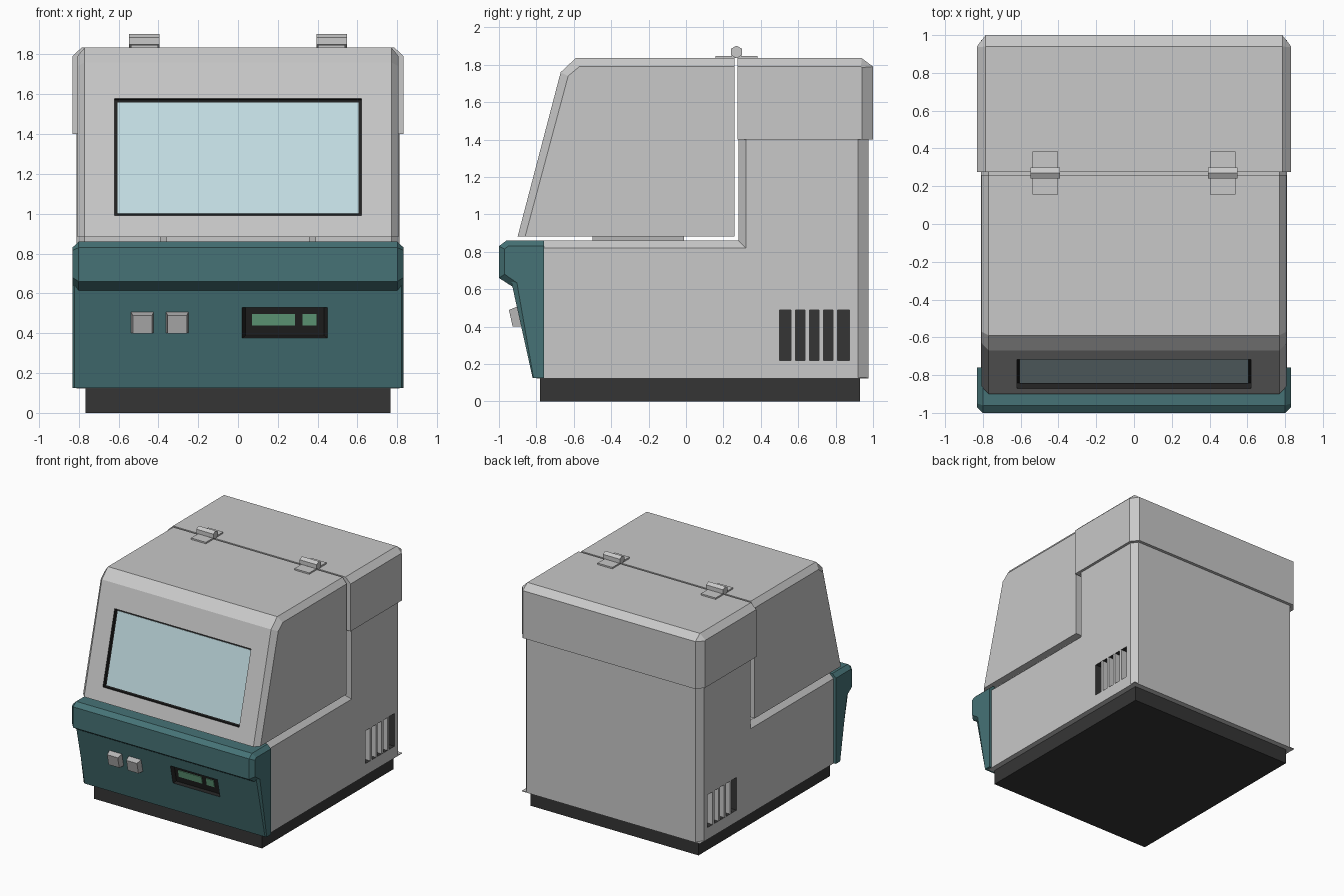
import bpy
import bmesh
from math import atan2, cos, sin, tau
from mathutils import Matrix, Vector

if "Cube" in bpy.data.objects:
    bpy.data.objects.remove(bpy.data.objects["Cube"], do_unlink=True)


def material(name, rgb):
    m = bpy.data.materials.new(name)
    m.use_nodes = True
    m.diffuse_color = (*rgb, 1)
    bsdf = next(n for n in m.node_tree.nodes if n.type == 'BSDF_PRINCIPLED')
    bsdf.inputs["Base Color"].default_value = (*rgb, 1)
    return m


GREY = material("light grey", (0.58, 0.58, 0.58))
BUTTON = material("button grey", (0.47, 0.47, 0.47))
TEAL = material("dark teal", (0.061, 0.17, 0.18))
BLACK = material("charcoal", (0.036, 0.036, 0.036))
RIM = material("black rim", (0.015, 0.015, 0.015))
GLASS = material("pale blue glass", (0.55, 0.73, 0.77))
SCREEN = material("screen green", (0.13, 0.36, 0.21))


def finish(name, bm, mats, index=0):
    bmesh.ops.recalc_face_normals(bm, faces=bm.faces)
    for f in bm.faces:
        f.material_index = index
    mesh = bpy.data.meshes.new(name)
    bm.to_mesh(mesh)
    bm.free()
    for m in mats:
        mesh.materials.append(m)
    ob = bpy.data.objects.new(name, mesh)
    bpy.context.collection.objects.link(ob)
    return ob


def prism(name, mats, outer, inset, inner_x, outer_x):
    """Side profile stretched along x, with chamfers down to an inset profile."""
    bm = bmesh.new()
    loops = [[bm.verts.new((x, y, z)) for y, z in pts] for x, pts in
             ((-outer_x, inset), (-inner_x, outer), (inner_x, outer), (outer_x, inset))]
    n = len(outer)
    for a, b in zip(loops, loops[1:]):
        for i in range(n):
            j = (i + 1) % n
            bm.faces.new((a[i], a[j], b[j], b[i]))
    bm.faces.new(loops[0])
    bm.faces.new(loops[-1])
    bmesh.ops.remove_doubles(bm, verts=bm.verts, dist=0.0001)
    return finish(name, bm, mats)


def box(name, mats, size, loc, tilt=0, front=1, back=1, index=0):
    """Box tilted about x; its front and back ends may be scaled for a taper."""
    bm = bmesh.new()
    bmesh.ops.create_cube(bm, size=1)
    for v in bm.verts:
        k = front if v.co.y < 0 else back
        v.co = Vector((v.co.x * size[0] * k, v.co.y * size[1], v.co.z * size[2] * k))
    bm.transform(Matrix.Translation(loc) @ Matrix.Rotation(tilt, 4, 'X'))
    return finish(name, bm, mats, index)


def cut(target, cutter):
    mod = target.modifiers.new("recess", 'BOOLEAN')
    mod.operation = 'DIFFERENCE'
    mod.solver = 'EXACT'
    mod.object = cutter
    bpy.context.view_layer.objects.active = target
    bpy.ops.object.modifier_apply(modifier=mod.name)
    bpy.data.objects.remove(cutter, do_unlink=True)


def on_slope(x, z, foot, tilt, out=0):
    """Point on a sloping front at height z, moved outward along its normal."""
    y = foot[0] - (z - foot[1]) * sin(tilt) / cos(tilt)
    return (x, y - out * cos(tilt), z - out * sin(tilt))


# Plinth and floor plate
box("plinth", [BLACK], (1.53, 1.71, 0.13), (0, 0.075, 0.065))
box("floor_plate", [GREY], (1.62, 1.775, 0.006), (0, 0.0875, 0.126))

# Main body with a stepped profile
body = prism("body", [GREY, BLACK],
             [(-0.77, 0.125), (-0.77, 0.86), (0.28, 0.86), (0.28, 1.5), (0.975, 1.5), (0.975, 0.125)],
             [(-0.77, 0.125), (-0.77, 0.82), (0.32, 0.82), (0.32, 1.5), (0.92, 1.5), (0.92, 0.125)],
             0.77, 0.81)

# Side vents with upright slats
for side, label in ((1, "left"), (-1, "right")):
    cut(body, box("vent_cutter", [GREY, BLACK], (0.12, 0.375, 0.27),
                  (side * 0.81, 0.6875, 0.355), index=1))
    for i in range(4):
        box(f"{label}_vent_slat_{i + 1}", [GREY], (0.055, 0.024, 0.27),
            (side * 0.781, 0.573 + i * 0.075, 0.355))

# Rear cap
prism("rear_cap", [GREY],
      [(0.275, 1.4), (0.275, 1.835), (0.94, 1.835), (1.0, 1.79), (1.0, 1.4)],
      [(0.275, 1.4), (0.275, 1.79), (0.935, 1.79), (0.94, 1.785), (0.94, 1.4)],
      0.785, 0.832)

# Hinged lid with a recessed window
lid = prism("lid", [GREY, RIM],
            [(-0.9, 0.882), (-0.67, 1.76), (-0.59, 1.835), (0.26, 1.835), (0.26, 0.882)],
            [(-0.86, 0.882), (-0.63, 1.74), (-0.57, 1.79), (0.26, 1.79), (0.26, 0.882)],
            0.77, 0.807)
lid_tilt = -atan2(0.23, 0.878)
lid_foot = (-0.9, 0.882)
cut(lid, box("window_cutter", [GREY, RIM], (1.24, 0.06, 0.606),
             on_slope(0, 1.285, lid_foot, lid_tilt), lid_tilt, index=1))
box("window_glass", [GLASS], (1.21, 0.008, 0.576),
    on_slope(0, 1.285, lid_foot, lid_tilt, -0.028), lid_tilt)

# Rails under the lid
for side, label in ((1, "left"), (-1, "right")):
    box(f"{label}_lid_rail", [BUTTON], (0.035, 0.49, 0.03), (side * 0.373, -0.255, 0.872))

# Front panel and its overhanging hood
panel = prism("front_panel", [TEAL, RIM],
              [(-0.76, 0.64), (-0.934, 0.64), (-0.82, 0.125), (-0.76, 0.125)],
              [(-0.76, 0.64), (-0.905, 0.64), (-0.815, 0.125), (-0.76, 0.125)],
              0.82, 0.832)
prism("front_hood", [TEAL],
      [(-0.76, 0.86), (-0.96, 0.86), (-1.0, 0.83), (-1.0, 0.66), (-0.93, 0.615), (-0.76, 0.615)],
      [(-0.76, 0.83), (-0.95, 0.83), (-0.97, 0.815), (-0.97, 0.68), (-0.905, 0.635), (-0.76, 0.635)],
      0.80, 0.832)

# Recessed display with two green fields
panel_tilt = atan2(0.114, 0.515)
panel_foot = (-0.82, 0.125)
cut(panel, box("display_cutter", [TEAL, RIM], (0.46, 0.05, 0.17),
               on_slope(0.235, 0.453, panel_foot, panel_tilt), panel_tilt, back=0.86, index=1))
for name, x, width in (("main_screen", 0.178, 0.215), ("small_screen", 0.36, 0.07)):
    box(name, [SCREEN], (width, 0.008, 0.06),
        on_slope(x, 0.463, panel_foot, panel_tilt, -0.023), panel_tilt)

# Push buttons
for i, x in enumerate((-0.48, -0.305)):
    box(f"button_{i + 1}", [BUTTON], (0.118, 0.06, 0.112),
        on_slope(x, 0.454, panel_foot, panel_tilt, 0.015), panel_tilt, front=0.82)

# Hinges: two leaves and a six-sided barrel
for side, label in ((1, "left"), (-1, "right")):
    box(f"{label}_hinge_leaf", [GREY], (0.135, 0.225, 0.012), (side * 0.47, 0.27, 1.841))
    ring = [(0.27 + 0.034 * sin(i * tau / 6), 1.868 + 0.034 * cos(i * tau / 6)) for i in range(6)]
    barrel = prism(f"{label}_hinge_barrel", [GREY], ring, ring, 0.07, 0.077)
    barrel.location.x = side * 0.47
